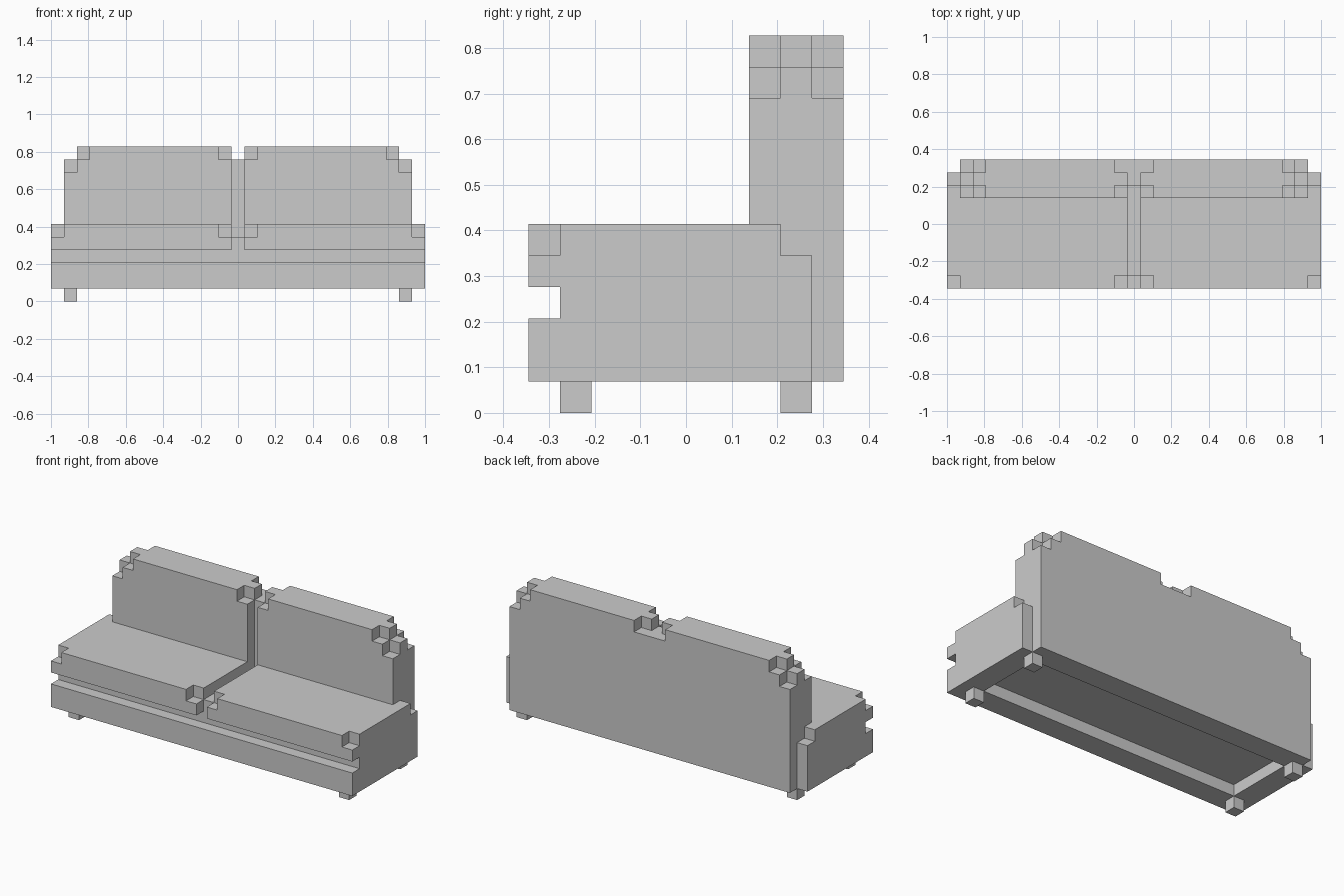
import bpy, bmesh
from itertools import product
from mathutils import Vector

if "Cube" in bpy.data.objects:
    bpy.data.objects.remove(bpy.data.objects["Cube"])

U = 2 / 29                       # one grid block
W, D = 29, 10                    # grid size in x and y


def cells(boxes):
    """All grid cells inside boxes given as (x0, x1, y0, y1, z0, z1)."""
    return {c for b in boxes
            for c in product(range(b[0], b[1]), range(b[2], b[3]), range(b[4], b[5]))}


def part(name, add, cut=(), mirror=False):
    """Blocky solid: outer skin of the added boxes minus the cut boxes."""
    solid = cells(add) - cells(cut)
    if mirror:
        solid = {(W - 1 - x, y, z) for x, y, z in solid}
    bm = bmesh.new()
    verts = {}

    def vert(p):
        if p not in verts:
            verts[p] = bm.verts.new(((p[0] - W / 2) * U, (p[1] - D / 2) * U, p[2] * U))
        return verts[p]

    for c in solid:
        for axis, side in product(range(3), (0, 1)):
            near = list(c)
            near[axis] += 2 * side - 1
            if tuple(near) in solid:
                continue
            a, b = (axis + 1) % 3, (axis + 2) % 3
            loop = []
            for i, j in ((0, 0), (1, 0), (1, 1), (0, 1)):
                p = list(c)
                p[axis] += side
                p[a] += i
                p[b] += j
                loop.append(vert(tuple(p)))
            bm.faces.new(loop if side else loop[::-1])
    # merge the flat areas into large faces
    bmesh.ops.dissolve_limit(bm, angle_limit=0.01, verts=bm.verts[:], edges=bm.edges[:])
    mesh = bpy.data.meshes.new(name)
    bm.to_mesh(mesh)
    bm.free()
    obj = bpy.data.objects.new(name, mesh)
    bpy.context.collection.objects.link(obj)
    return obj


# Base with a recess underneath, and the deck set back to leave the front groove
part("base_frame", [(0, 29, 0, 9, 1, 3)], [(2, 27, 2, 8, 1, 2)])
part("seat_deck", [(0, 29, 1, 9, 3, 5)])

# Back board and the strip between the back cushions
part("back_board", [(1, 28, 9, 10, 1, 6), (1, 28, 8, 9, 5, 6), (14, 15, 8, 10, 6, 11)])

# Stepped corners of a back cushion, same at its front and rear
corner_cuts = [(1, 2, 7, 10, 11, 12)]
for y in (7, 9):
    corner_cuts += [(1, 2, y, y + 1, 10, 11), (2, 3, y, y + 1, 11, 12), (13, 14, y, y + 1, 11, 12)]

for side, flip in (("left", False), ("right", True)):
    # Seat cushion with overhanging front lip and clipped front corners
    part(f"seat_cushion_{side}",
         [(0, 14, 0, 8, 5, 6), (0, 14, 0, 1, 4, 5)],
         [(0, 1, 0, 1, 5, 6), (13, 14, 0, 1, 5, 6)], flip)
    # Back cushion
    part(f"back_cushion_{side}", [(1, 14, 7, 10, 6, 12)], corner_cuts, flip)
    # Legs
    part(f"front_leg_{side}", [(1, 2, 1, 2, 0, 1)], (), flip)
    part(f"rear_leg_{side}", [(1, 2, 8, 9, 0, 1)], (), flip)
